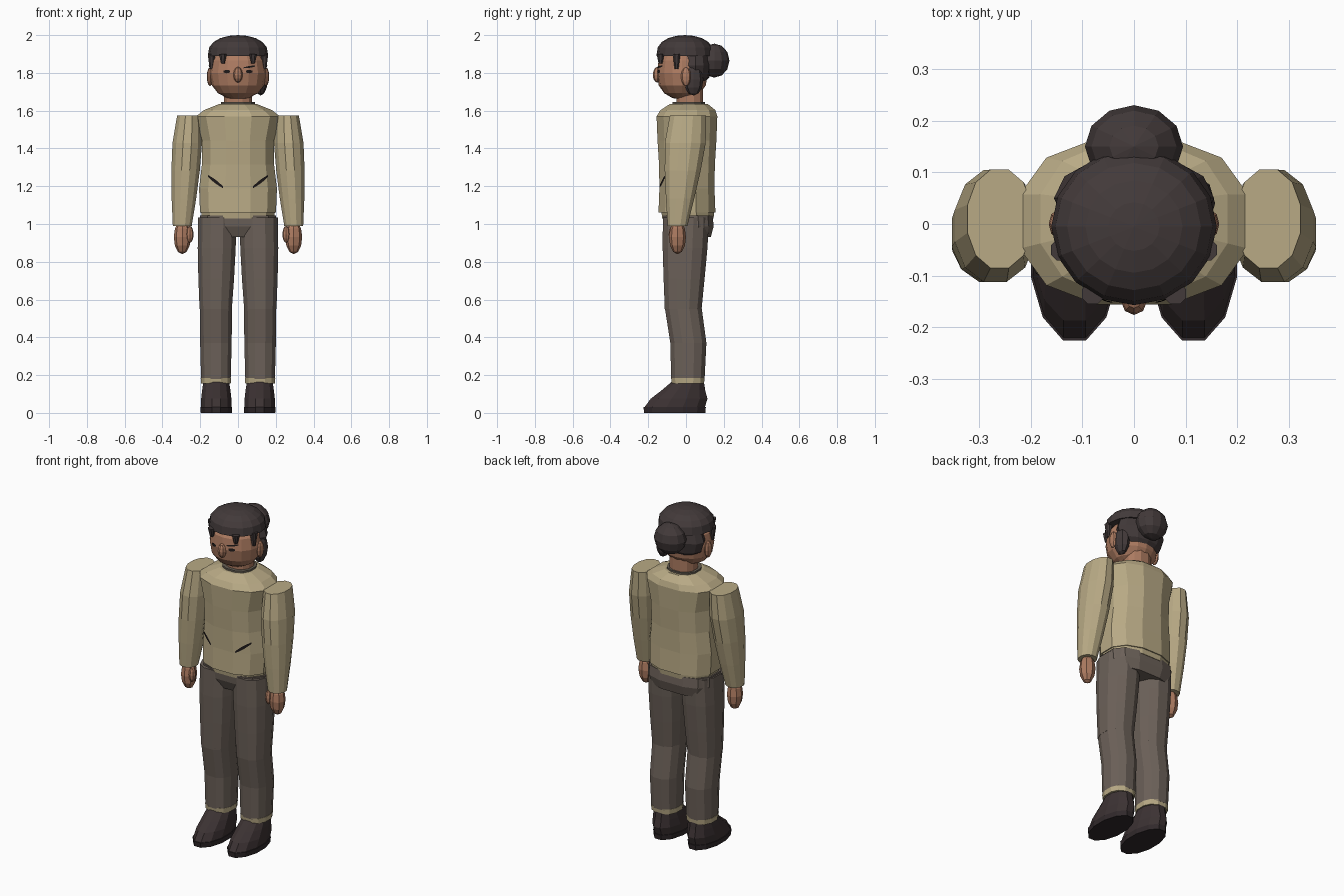
import bpy, bmesh, math
from mathutils import Vector, Matrix
from mathutils.bvhtree import BVHTree

if "Cube" in bpy.data.objects:
    bpy.data.objects.remove(bpy.data.objects["Cube"])


def material(name, *rgb):
    mat = bpy.data.materials.new(name)
    mat.use_nodes = True
    mat.diffuse_color = (*rgb, 1)
    shader = mat.node_tree.nodes["Principled BSDF"]
    shader.inputs["Base Color"].default_value = (*rgb, 1)
    return mat


knit = material("beige_knit", .48, .4, .235)
collar_cloth = material("dark_collar", .13, .11, .085)
trouser_cloth = material("brown_grey_cloth", .15, .12, .1)
skin = material("warm_skin", .42, .2, .12)
hair = material("dark_hair", .055, .042, .042)
leather = material("dark_leather", .045, .032, .033)
rubber = material("sole_rubber", .03, .022, .024)
ink = material("near_black", .012, .009, .009)


def finish(name, bm, mat):
    """Turn the bmesh into an object and return a tree for surface lookups."""
    bmesh.ops.recalc_face_normals(bm, faces=bm.faces)
    tree = BVHTree.FromBMesh(bm)
    mesh = bpy.data.meshes.new(name)
    bm.to_mesh(mesh)
    bm.free()
    mesh.materials.append(mat)
    bpy.context.collection.objects.link(bpy.data.objects.new(name, mesh))
    return tree


def signed_power(value, exponent):
    return math.copysign(abs(value) ** exponent, value)


def tube(name, base, tip, widths, depths, mat, sides=12, boxy=.85, bow=0):
    """Level rounded rings, evenly spaced from base to tip.

    widths and depths are half sizes; bow pushes the middle rings along y.
    """
    bm = bmesh.new()
    base, tip = Vector(base), Vector(tip)
    edge = math.cos(math.pi / sides)
    loops = []
    for step, (width, depth) in enumerate(zip(widths, depths)):
        t = step / (len(widths) - 1)
        centre = base.lerp(tip, t)
        centre.y += bow * math.sin(math.pi * t)
        loop = []
        for side in range(sides):
            angle = math.tau * (side + .5) / sides
            x = signed_power(math.cos(angle), boxy) * width / edge
            y = signed_power(math.sin(angle), boxy) * depth / edge
            loop.append(bm.verts.new(centre + Vector((x, y, 0))))
        loops.append(loop)
    for low, high in zip(loops, loops[1:]):
        for i in range(sides):
            bm.faces.new((low[i - 1], low[i], high[i], high[i - 1]))
    bm.faces.new(loops[0])
    bm.faces.new(loops[-1])
    return finish(name, bm, mat)


def egg(name, centre, radii, mat, segments=8, rows=6, square=1, dome=False):
    """Low-poly ellipsoid; square below one flattens its ends."""
    bm = bmesh.new()
    bmesh.ops.create_uvsphere(bm, u_segments=segments, v_segments=rows, radius=1)
    if dome:
        lower = [v for v in bm.verts if v.co.z < -.01]
        bmesh.ops.delete(bm, geom=lower, context='VERTS')
        rim = [e for e in bm.edges if e.is_boundary]
        bmesh.ops.contextual_create(bm, geom=rim)
    for v in bm.verts:
        v.co.z = signed_power(v.co.z, square)
    bm.transform(Matrix.Translation(centre) @ Matrix.Diagonal((*radii, 1)))
    return finish(name, bm, mat)


def strip(name, start, end, height, tree, mat, steps=6):
    """Thin painted strip laid on a front surface between two (x, z) points."""
    bm = bmesh.new()
    start, end = Vector(start), Vector(end)
    pairs = []
    for step in range(steps + 1):
        t = step / steps
        x, z = start.lerp(end, t)
        half = height * (1 + math.sin(math.pi * t)) / 4
        pair = []
        for level in (z - half, z + half):
            hit = tree.ray_cast(Vector((x, -1, level)), Vector((0, 1, 0)))[0]
            pair.append(bm.verts.new((x, hit.y - .005, level)))
        pairs.append(pair)
    for (a, b), (c, d) in zip(pairs, pairs[1:]):
        bm.faces.new((a, c, d, b))
    finish(name, bm, mat)


# Sweater: hem, body, sloping shoulders and collar
tube("sweater_hem", (0, .01, 1.03), (0, .01, 1.07), (.19, .195), (.135, .14), knit)
torso = tube("sweater_body", (0, .005, 1.06), (0, .005, 1.57),
             (.2, .205, .19, .19, .22), (.15, .145, .147, .155, .16), knit)
tube("sweater_shoulders", (0, .005, 1.57), (0, .015, 1.635),
     (.22, .18, .1), (.16, .145, .1), knit)
tube("collar", (0, .015, 1.62), (0, .015, 1.645), (.09, .09), (.085, .085),
     collar_cloth)

# Hips
tube("trouser_hips", (0, .02, .93), (0, .01, 1.045),
     (.18, .2, .2), (.11, .13, .13), trouser_cloth, boxy=.7)

# Neck, head and nose
tube("neck", (0, .02, 1.6), (0, .02, 1.72), (.075, .075), (.07, .07), skin)
head = egg("head", (0, -.02, 1.8), (.15, .135, .142), skin,
           segments=16, rows=8, square=.8)
egg("nose", (0, -.15, 1.79), (.025, .026, .042), skin)

# Hair: crown, nape, fuller lock on the left, bun
egg("hair_crown", (0, -.005, 1.89), (.16, .152, .11), hair,
    segments=16, rows=10, square=.75, dome=True)
egg("hair_nape", (0, .05, 1.84), (.155, .085, .11), hair, segments=12, square=.8)
egg("side_lock", (.12, .04, 1.765), (.037, .052, .085), hair)
egg("hair_bun", (0, .15, 1.865), (.095, .08, .09), hair, segments=12)

for side, sign in (("left", 1), ("right", -1)):
    # Arms
    tube(side + "_sleeve", (sign * .295, -.045, .99), (sign * .26, .01, 1.575),
         (.05, .065, .075, .078, .062), (.052, .075, .095, .108, .095), knit,
         boxy=.95)
    egg(side + "_hand", (sign * .295, -.045, .93), (.045, .045, .09), skin)
    egg(side + "_thumb", (sign * .255, -.07, .945), (.02, .022, .045), skin)

    # Legs, with a break at the knee
    tube(side + "_thigh", (sign * .118, -.015, .55), (sign * .11, 0, 1.035),
         (.085, .094, .1, .1), (.097, .108, .118, .122), trouser_cloth)
    tube(side + "_shin", (sign * .117, .01, .18), (sign * .117, -.015, .56),
         (.078, .083, .085), (.088, .095, .097), trouser_cloth, bow=.015)
    tube(side + "_cuff", (sign * .117, .01, .155), (sign * .117, .01, .185),
         (.078, .08), (.085, .088), knit)

    # Shoes
    tube(side + "_sole", (sign * .115, -.06, 0), (sign * .115, -.06, .03),
         (.082, .084), (.162, .165), rubber, boxy=1)
    tube(side + "_shoe", (sign * .115, -.06, .03), (sign * .115, .01, .165),
         (.08, .08, .075, .068), (.16, .15, .115, .085), leather, boxy=1)

    # Ears, eyes and pocket slits
    egg(side + "_ear", (sign * .148, 0, 1.78), (.017, .027, .05), skin)
    strip(side + "_eye", (sign * .042, 1.807), (sign * .076, 1.807), .018, head, ink)
    strip(side + "_pocket", (sign * .08, 1.195), (sign * .16, 1.255), .02, torso, ink)

    # Fringe point and sideburn hanging from the crown
    for lock, x, y, tip in (("fringe", .08, -.135, 1.85),
                            ("sideburn", .14, -.05, 1.82)):
        tube(f"{side}_{lock}", (sign * x, y, tip), (sign * x, y, 1.9),
             (.01, .02), (.01, .02), hair, sides=8)

strip("left_brow", (.03, 1.827), (.09, 1.836), .01, head, ink)
